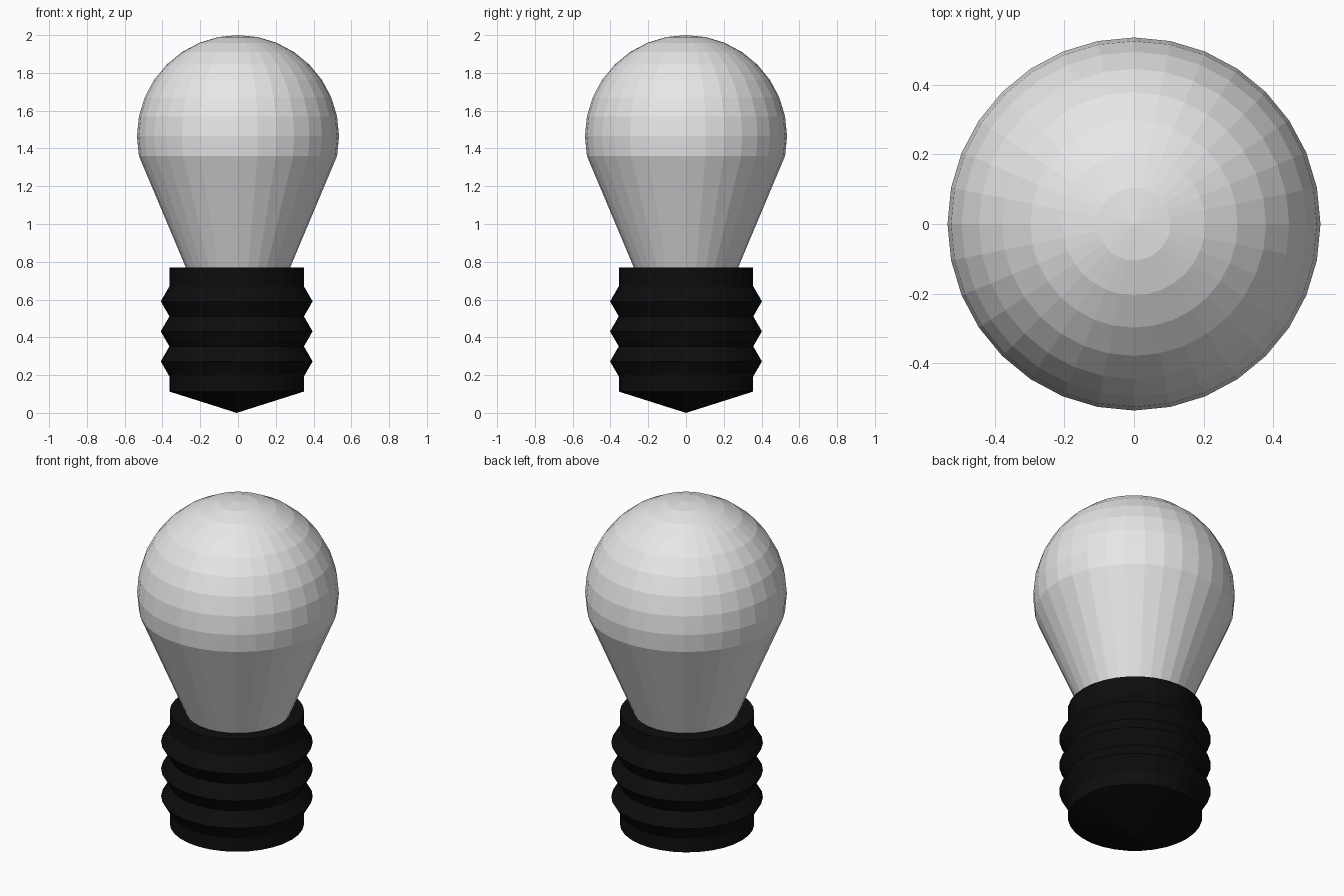
import bpy, bmesh, math

if "Cube" in bpy.data.objects:
    bpy.data.objects.remove(bpy.data.objects["Cube"])

SEG = 32


def material(name, rgb):
    m = bpy.data.materials.new(name)
    m.diffuse_color = (*rgb, 1.0)
    m.use_nodes = True
    m.node_tree.nodes["Principled BSDF"].inputs["Base Color"].default_value = m.diffuse_color
    return m


def lathe(name, profile, mat, cx=0.0):
    """Spin an (r, z) profile, bottom to top, into a flat-shaded solid; r = 0 is a pole."""
    bm = bmesh.new()
    rings = []
    for r, z in profile:
        n = SEG if r > 0 else 1
        rings.append([bm.verts.new((cx + r * math.cos(2 * math.pi * i / SEG),
                                    r * math.sin(2 * math.pi * i / SEG), z)) for i in range(n)])
    for a, b in zip(rings, rings[1:]):
        for i in range(SEG):
            j = (i + 1) % SEG
            quad = [a[i % len(a)], a[j % len(a)], b[j % len(b)], b[i % len(b)]]
            bm.faces.new(list(dict.fromkeys(quad)))
    bmesh.ops.recalc_face_normals(bm, faces=bm.faces)
    mesh = bpy.data.meshes.new(name)
    bm.to_mesh(mesh)
    bm.free()
    mesh.materials.append(mat)
    ob = bpy.data.objects.new(name, mesh)
    bpy.context.collection.objects.link(ob)
    return ob


glass = material("pale grey glass", (0.8, 0.8, 0.8))
black = material("black base", (0.004, 0.004, 0.004))

# Glass bulb: tapering neck into a faceted sphere
R, CZ = 0.535, 1.465
bulb = [(0.0, 0.76), (0.272, 0.76)]
for k in range(9, 0, -1):
    t = k * math.pi / 16
    bulb.append((R * math.sin(t), CZ + R * math.cos(t)))
bulb.append((0.0, 2.0))
lathe("glass_bulb", bulb, glass)

# Screw base: cone tip, three thread ridges, flat top
base = [(0.0, 0.0), (0.356, 0.113)]
for k in range(7):
    base.append((0.402 if k % 2 else 0.356, 0.193 + k * 0.0795))
base += [(0.356, 0.771), (0.0, 0.771)]
lathe("screw_base", base, black, -0.007)
